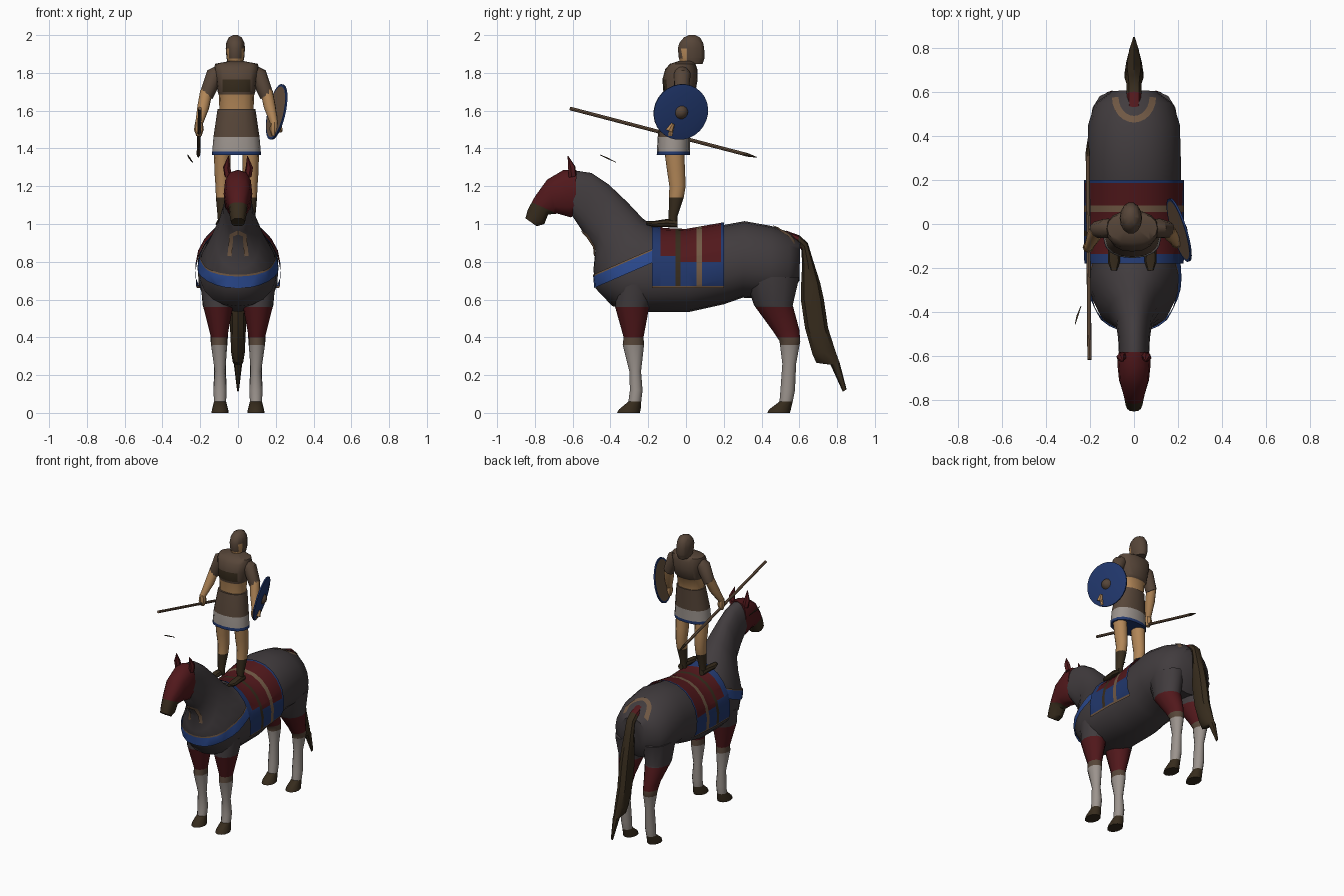
import bpy, bmesh, math
from mathutils import Vector
from mathutils.bvhtree import BVHTree

cube = bpy.data.objects.get("Cube")
if cube:
    bpy.data.objects.remove(cube)


def material(name, *rgb):
    m = bpy.data.materials.new(name)
    m.use_nodes = True
    col = [(c / 255) ** 2.2 for c in rgb] + [1]
    m.diffuse_color = col
    m.node_tree.nodes["Principled BSDF"].inputs["Base Color"].default_value = col
    return m


GREY = material("dark grey coat", 67, 62, 64)
RED = material("dark red cloth", 82, 30, 33)
BLUE = material("blue strap", 46, 74, 140)
NAVY = material("deep blue cloth", 38, 58, 108)
SKIN = material("skin", 176, 133, 88)
TUNIC = material("brown tunic", 87, 71, 59)
WHITE = material("off white", 154, 146, 140)
DARK = material("dark brown", 57, 47, 34)
TRIM = material("tan leather", 112, 89, 70)

X, Y, Z = Vector((1, 0, 0)), Vector((0, 1, 0)), Vector((0, 0, 1))


# Ring makers: each ring is (centre, half axis, half axis)
def slice_ring(ty, tz, by, bz, w):
    top, bottom = Vector((0, ty, tz)), Vector((0, by, bz))
    return (top + bottom) / 2, X * w, (top - bottom) / 2


def flat_ring(y0, y1, x, w, z):
    return Vector((x, (y0 + y1) / 2, z)), X * w, Y * (y1 - y0) / 2


def grow(rings, g):
    return [(c, u * (1 + g / u.length), v * (1 + g / v.length)) for c, u, v in rings]


def finish(name, bm, mats, rule=None):
    bm.normal_update()
    for f in bm.faces:
        f.material_index = mats.index(rule(f.calc_center_median(), f.normal)) if rule else 0
    mesh = bpy.data.meshes.new(name)
    bm.to_mesh(mesh)
    bm.free()
    for m in mats:
        mesh.materials.append(m)
    ob = bpy.data.objects.new(name, mesh)
    bpy.context.collection.objects.link(ob)
    bpy.ops.object.select_all(action="DESELECT")
    ob.select_set(True)
    bpy.context.view_layer.objects.active = ob
    bpy.ops.object.shade_smooth_by_angle(angle=math.radians(42))
    return ob


def loft(name, rings, mats, rule=None, cuts=(), clips=(), n=12, power=1.0, egg=0.0, caps=True):
    bm = bmesh.new()
    soft = lambda t: math.copysign(abs(t) ** power, t)
    angles = [math.tau * i / n for i in range(n)]
    loops = [[bm.verts.new(c + u * soft(math.cos(a)) * (1 - egg * math.sin(a)) + v * soft(math.sin(a)))
              for a in angles] for c, u, v in rings]
    for a, b in zip(loops, loops[1:]):
        for i in range(n):
            j = (i + 1) % n
            bm.faces.new((a[i], a[j], b[j], b[i]))
    if caps:
        bm.faces.new(loops[0])
        bm.faces.new(loops[-1])
    bmesh.ops.recalc_face_normals(bm, faces=bm.faces)
    for planes, clear in ((cuts, False), (clips, True)):
        for co, no in planes:
            geom = bm.verts[:] + bm.edges[:] + bm.faces[:]
            bmesh.ops.bisect_plane(bm, geom=geom, plane_co=co, plane_no=no, clear_outer=clear)
    return finish(name, bm, mats, rule)


def tube(name, points, radii, mats, rule=None, axis=None, n=10):
    pts = [Vector(p) for p in points]
    d = (axis or pts[-1] - pts[0]).normalized()
    u = d.orthogonal().normalized()
    v = d.cross(u)
    return loft(name, [(p, u * r, v * r) for p, r in zip(pts, radii)], mats, rule, n=n)


# Horse body and neck
body_rings = [slice_ring(*r) for r in (
    (-.60, 1.285, -.60, 1.04, .068), (-.50, 1.27, -.54, .95, .072),
    (-.41, 1.21, -.48, .86, .083), (-.31, 1.115, -.49, .76, .115),
    (-.23, 1.03, -.48, .66, .165), (-.17, .985, -.39, .565, .204),
    (-.12, .965, -.20, .535, .212), (0, .96, .02, .535, .212),
    (.20, .995, .20, .575, .212), (.31, 1.015, .30, .61, .212),
    (.45, .99, .45, .60, .208), (.55, .955, .54, .60, .178), (.605, .90, .60, .70, .10))]
shape = dict(n=20, power=.92, egg=.08)
body = loft("horse_body", body_rings, [GREY], **shape)
tree = BVHTree.FromPolygons([v.co for v in body.data.vertices],
                            [p.vertices[:] for p in body.data.polygons])


# Saddle blanket laid over the back
def blanket_colour(c, n):
    if c.z < .672:
        return TRIM
    if c.y < -.135 or c.y > .185:
        return NAVY
    if -.055 < c.y < -.03:
        return DARK
    if .055 < c.y < .085:
        return TRIM
    return RED if c.z > (.83 if c.y < -.05 else .8) else NAVY


loft("saddle_blanket", grow(body_rings, .014), [RED, NAVY, TRIM, DARK], blanket_colour,
     cuts=[(Y * y, Y) for y in (-.135, -.055, -.03, .055, .085, .185)]
     + [(Z * z, Z) for z in (.83, .8, .672)],
     clips=[(Z * .66, -Z), (Y * .2, Y), (Y * -.18, -Y)], caps=False, **shape)

# Chest strap with leather upper edge
strap_n = Vector((0, -.4, .92)).normalized()
strap_c = Vector((0, -.48, .70))
loft("chest_strap", grow(body_rings, .009), [BLUE, TRIM],
     lambda c, n: TRIM if (c - strap_c).dot(strap_n) > .025 else BLUE,
     cuts=[(strap_c + strap_n * .025, strap_n)],
     clips=[(strap_c + strap_n * .034, strap_n), (strap_c - strap_n * .033, -strap_n),
            (Y * -.17, Y)], caps=False, **shape)


# Leather strips draped onto the body
def draped(name, path, width, origin, ray):
    bm = bmesh.new()
    flat = [Vector(p) for p in path]
    previous = None
    for i, p in enumerate(flat):
        d = (flat[min(i + 1, len(flat) - 1)] - flat[max(i - 1, 0)]).normalized()
        pair = []
        for s in (-1, 1):
            q = p + Vector((-d.y, d.x)) * s * width / 2
            hit = tree.ray_cast(origin(q), ray)[0]
            if hit:
                pair.append(bm.verts.new(hit - ray * .006))
        if previous and len(pair) == 2:
            bm.faces.new((previous[0], previous[1], pair[1], pair[0]))
        previous = pair if len(pair) == 2 else None
    finish(name, bm, [TRIM])


arc = [math.pi * i / 12 for i in range(13)]
draped("rump_strap", [(.085 * math.cos(a), .575 - .1 * math.sin(a)) for a in arc], .03,
       lambda q: Vector((q.x, q.y, 2)), -Z)
draped("neck_strap", [(-.045, .83), (-.04, .88), (-.035, .94), (0, .955),
                      (.035, .94), (.04, .88), (.045, .83)], .022,
       lambda q: Vector((q.x, -2, q.y)), Y)

# Horse head with dark muzzle
head_rings = [slice_ring(*r) for r in (
    (-.58, 1.287, -.585, 1.05, .07), (-.65, 1.285, -.61, 1.035, .076),
    (-.735, 1.235, -.68, 1.055, .068), (-.80, 1.145, -.73, 1.05, .05),
    (-.838, 1.075, -.75, 1.0, .043), (-.85, 1.03, -.79, .988, .036))]
muzzle = (Vector((0, -.75, 1.085)), Vector((0, -.4, -.9)))
loft("horse_head", head_rings, [RED, DARK],
     lambda c, n: DARK if (c - muzzle[0]).dot(muzzle[1]) > 0 and c.y < -.7 else RED,
     cuts=[muzzle, (Y * -.7, Y)], power=.8)


def leg_colour(c, n):
    for z, m in ((.06, DARK), (.36, WHITE), (.40, TUNIC), (.56, RED)):
        if c.z < z:
            return m
    return GREY


# Horse ears and legs, mirrored
front_leg = ((-.365, -.245, .095, .045, 0), (-.355, -.24, .095, .043, .018),
             (-.305, -.237, .095, .032, .06), (-.297, -.23, .095, .035, .12),
             (-.30, -.238, .095, .028, .22), (-.335, -.222, .10, .043, .36),
             (-.33, -.225, .10, .043, .40), (-.375, -.195, .105, .078, .56),
             (-.37, -.16, .11, .09, .68))
hind_leg = ((.43, .55, .095, .045, 0), (.44, .555, .095, .043, .018),
            (.495, .565, .095, .032, .06), (.50, .577, .095, .035, .12),
            (.51, .583, .095, .030, .26), (.495, .605, .10, .045, .38),
            (.455, .60, .10, .048, .44), (.36, .565, .105, .082, .57),
            (.31, .60, .11, .09, .72))
leg_cuts = [(Z * z, Z) for z in (.06, .36, .40, .56)]
for side, s in (("left", 1), ("right", -1)):
    tube(side + "_ear", [(s * .05, -.60, 1.25), (s * .06, -.605, 1.30), (s * .05, -.625, 1.36)],
         [.022, .02, .002], [RED], n=6)
    for part, rows in (("front_leg", front_leg), ("hind_leg", hind_leg)):
        loft(f"{side}_{part}", [flat_ring(a, b, s * x, w, z) for a, b, x, w, z in rows],
             [DARK, WHITE, TUNIC, RED, GREY], leg_colour, cuts=leg_cuts)

# Tail with wrapped dock and trailing tip
loft("tail", [slice_ring(*r) for r in (
    (.53, .965, .55, .92, .03), (.60, .94, .585, .89, .033), (.645, .90, .61, .865, .033),
    (.675, .80, .615, .79, .036), (.71, .69, .61, .69, .042), (.73, .60, .608, .60, .044),
    (.752, .45, .63, .45, .042), (.79, .33, .67, .31, .036), (.81, .275, .69, .265, .028),
    (.815, .26, .765, .255, .022), (.85, .125, .83, .112, .005))],
    [DARK, RED], lambda c, n: RED if c.y < .6 and c.z > .87 else DARK, n=8)

# Rider torso, skirt and neck
MID = -.008
bands = ((-.11, .02, .09, 1.59), (-.115, .03, .093, 1.68), (-.12, .05, .10, 1.70),
         (-.125, .062, .108, 1.765), (-.11, .06, .118, 1.82), (-.085, .05, .114, 1.848),
         (-.04, .04, .04, 1.862))


def torso_colour(c, n):
    if c.z < 1.685:
        return SKIN
    return DARK if 1.70 < c.z < 1.765 and abs(c.x - MID) < .075 and c.y < -.05 else TUNIC


loft("torso", [flat_ring(a, b, MID, w, z) for a, b, w, z in bands], [SKIN, TUNIC, DARK],
     torso_colour, cuts=[(Z * 1.685, Z), (X * (MID + .075), X), (X * (MID - .075), X)],
     n=16, power=.85)
hem = ((-.155, .02, .13, 1.365), (-.15, .022, .122, 1.46), (-.125, .03, .10, 1.61))
loft("skirt", [flat_ring(a, b, MID, w, z) for a, b, w, z in hem], [NAVY, WHITE, TUNIC],
     lambda c, n: NAVY if c.z < 1.385 else WHITE if c.z < 1.46 else TUNIC,
     cuts=[(Z * 1.385, Z)], n=16, power=.9)
loft("neck", [flat_ring(-.05, .04, -.012, .036, 1.81), flat_ring(-.03, .05, -.012, .036, 1.88)], [SKIN])

# Helmeted head
skull = ((-.03, .09, .04, 1.848), (-.04, .10, .047, 1.88), (-.045, .098, .051, 1.93),
         (-.036, .092, .048, 1.96), (-.012, .075, .034, 1.988), (.015, .05, .012, 2.0))


def head_colour(c, n):
    helmet = c.z > 1.93 or c.y > .005
    nose_guard = c.z > 1.875 and abs(c.x + .014) < .033
    return TUNIC if helmet or nose_guard else SKIN


loft("helmeted_head", [flat_ring(a, b, -.014, w, z) for a, b, w, z in skull], [SKIN, TUNIC], head_colour,
     cuts=[(Y * .005, Y), (Z * 1.875, Z), (X * .019, X), (X * -.047, X)], n=14)

# Rider legs, boots, arms and hands
shank = ((-.09, -.045, .022, .99), (-.092, -.045, .025, 1.04), (-.09, -.012, .034, 1.14),
         (-.088, -.002, .036, 1.20), (-.10, -.005, .042, 1.28), (-.115, -.01, .044, 1.39))
for side, s, wrist in (("left", 1, (.192, -.085, 1.53)), ("right", -1, (-.207, -.105, 1.53))):
    loft(side + "_rider_leg", [flat_ring(a, b, MID + s * .075, w, z) for a, b, w, z in shank],
         [DARK, SKIN], lambda c, n: DARK if c.z < 1.14 else SKIN)
    fx = MID + s * .083
    loft(side + "_boot", [(Vector((fx, y, z)), X * w, Z * h) for y, z, w, h in (
        (-.045, 1.0, .02, .02), (-.10, 1.005, .026, .022),
        (-.17, 1.0, .028, .016), (-.21, 1.005, .014, .01))], [DARK], n=8)
    elbow = Vector((MID + s * .16, -.025, 1.68))
    tube(side + "_sleeve", [(MID + s * .075, -.02, 1.825), (MID + s * .115, -.02, 1.79), elbow],
         [.03, .046, .038], [TUNIC])
    w = Vector(wrist)
    tube(side + "_forearm", [elbow + Z * .02, elbow.lerp(w, .4), w], [.033, .032, .02], [SKIN])
    tube(side + "_hand", [w + Z * .01, w - Z * .03, w - Z * .065], [.02, .026, .014], [SKIN], n=8)

# Round shield with boss
out = Vector((.935, .29, -.205)).normalized()
centre = Vector((.206, -.027, 1.593))
tube("shield", [centre - out * .006, centre - out * .006, centre + out * .003, centre + out * .012],
     [.138, .15, .15, .10], [NAVY, TRIM],
     lambda c, n: TRIM if n.dot(out) < -.5 and (c - centre).length < .12 else NAVY, axis=out, n=28)
tube("shield_boss", [centre + out * t for t in (.008, .022, .034)], [.038, .03, .012], [TUNIC], n=12)
tube("shield_thumb", [centre + out * .012 + Vector((.003, -.045, -.06)),
                      centre + out * .012 + Vector((0, -.065, -.098))], [.01, .02], [SKIN], n=6)

# Spear with dark point, and a loose blade sliver
butt, tip = Vector((-.202, -.615, 1.612)), Vector((-.21, .375, 1.353))
tube("spear_shaft", [butt, tip.lerp(butt, .06)], [.0095, .0095], [TRIM], n=8)
tube("spear_point", [tip.lerp(butt, t) for t in (.07, .05, 0)], [.01, .01, .002], [DARK], n=6)
tube("loose_blade", [(-.267, -.455, 1.366), (-.258, -.42, 1.35), (-.24, -.372, 1.327)],
     [.002, .005, .002], [DARK], n=4)
